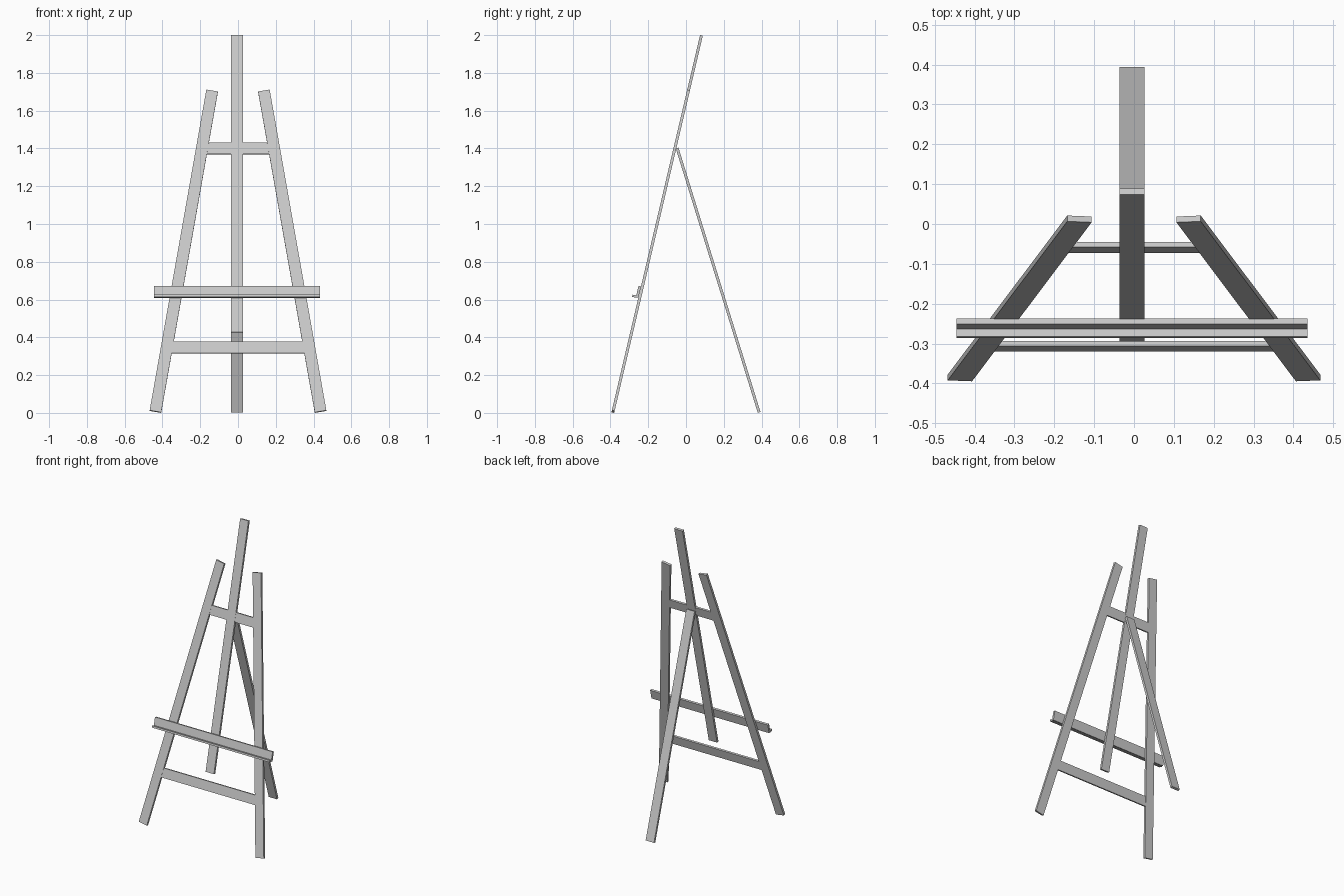
import bpy
from mathutils import Vector

if "Cube" in bpy.data.objects:
    bpy.data.objects.remove(bpy.data.objects["Cube"])

LEAN = 0.235                      # y gained per unit of height on the front frame
FRONT_N = Vector((0, -1, LEAN)).normalized()


def frame(x, z, out=0.0):
    """Point on the leaning front plane, pushed outward by 'out'."""
    return Vector((x, -0.388 + LEAN * z, z)) + FRONT_N * out


def bar(name, p, q, width, thick, normal):
    """Flat board from p to q with its broad face along normal."""
    d = (q - p).normalized()
    n = (normal - d * normal.dot(d)).normalized()
    s = d.cross(n)
    verts = [e + s * (a * width / 2) + n * (b * thick / 2)
             for e in (p, q) for a, b in ((-1, -1), (1, -1), (1, 1), (-1, 1))]
    faces = [(0, 1, 2, 3), (7, 6, 5, 4)]
    faces += [(i, i + 4, (i + 1) % 4 + 4, (i + 1) % 4) for i in range(4)]
    mesh = bpy.data.meshes.new(name)
    mesh.from_pydata(verts, [], faces)
    mesh.update()
    ob = bpy.data.objects.new(name, mesh)
    bpy.context.collection.objects.link(ob)
    return ob


# splayed front legs
for side, label in ((-1, "left"), (1, "right")):
    bar(f"front_leg_{label}", frame(side * 0.437, 0.007), frame(side * 0.137, 1.705),
        0.062, 0.015, FRONT_N)

# central mast
bar("mast", frame(-0.005, 0.427), frame(-0.005, 1.998), 0.062, 0.015, FRONT_N)

# crossbars joining the legs
bar("upper_crossbar", frame(-0.175, 1.4), frame(0.175, 1.4), 0.062, 0.013, FRONT_N)
bar("lower_crossbar", frame(-0.36, 0.345), frame(0.36, 0.345), 0.062, 0.013, FRONT_N)

# canvas tray: back plate and narrow ledge in front of the frame
bar("tray_plate", frame(-0.445, 0.638, 0.014), frame(0.435, 0.638, 0.014),
    0.062, 0.014, FRONT_N)
ledge_up = Vector((0, LEAN, 1)).normalized()
bar("tray_ledge", frame(-0.445, 0.611, 0.030), frame(0.435, 0.611, 0.030),
    0.022, 0.012, ledge_up)

# rear prop leg
bar("rear_leg", Vector((-0.005, -0.047, 1.402)), Vector((-0.005, 0.387, 0.003)),
    0.062, 0.015, Vector((0, 1, 0.31)))
